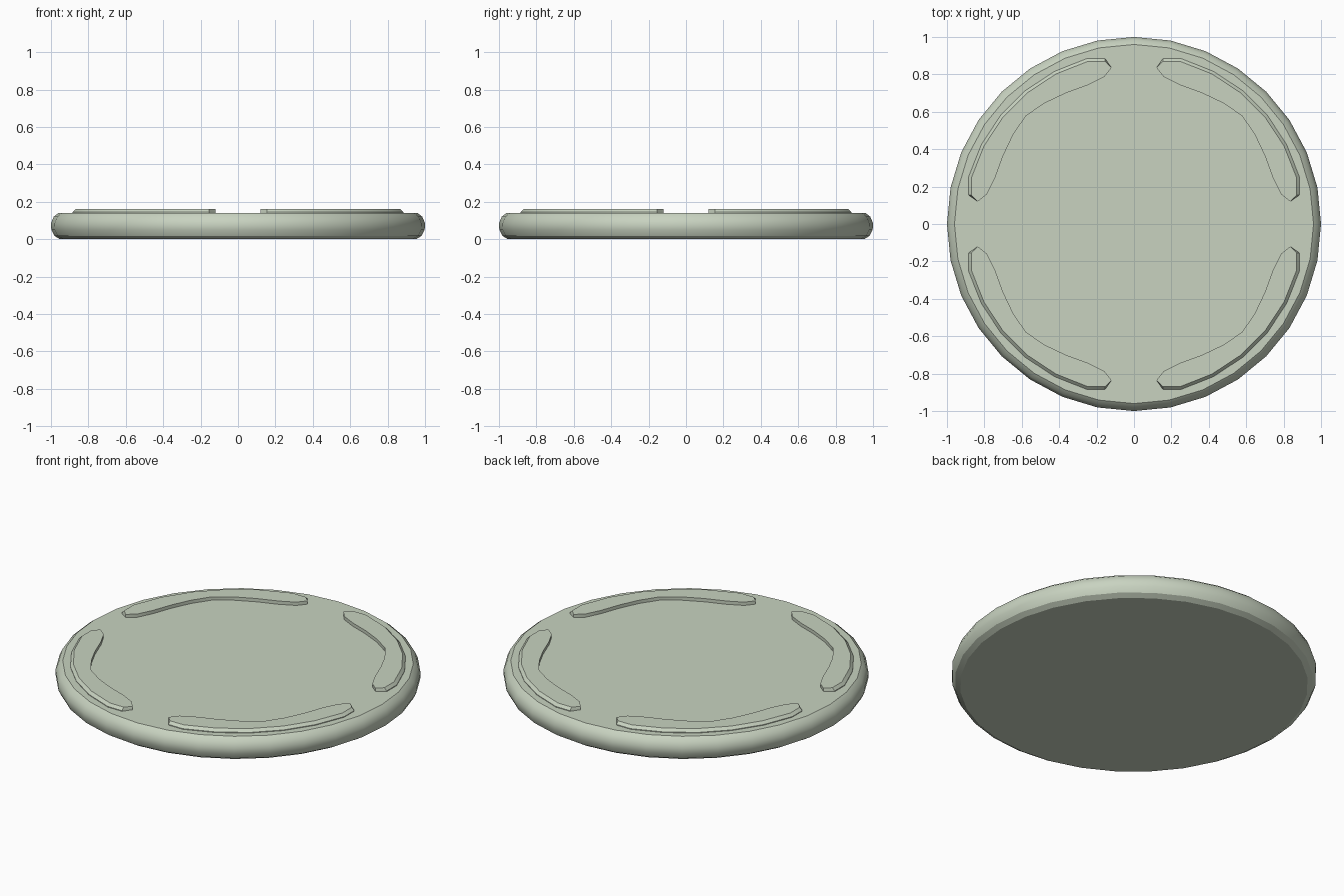
import bpy, bmesh, math

if "Cube" in bpy.data.objects:
    bpy.data.objects.remove(bpy.data.objects["Cube"])

mat = bpy.data.materials.new("pale sage")
mat.diffuse_color = (0.58, 0.65, 0.53, 1)
mat.use_nodes = True
mat.node_tree.nodes["Principled BSDF"].inputs["Base Color"].default_value = mat.diffuse_color


def finish(bm, name, angle):
    bmesh.ops.recalc_face_normals(bm, faces=bm.faces)
    me = bpy.data.meshes.new(name)
    bm.to_mesh(me)
    bm.free()
    me.materials.append(mat)
    ob = bpy.data.objects.new(name, me)
    bpy.context.collection.objects.link(ob)
    bpy.ops.object.select_all(action='DESELECT')
    ob.select_set(True)
    bpy.context.view_layer.objects.active = ob
    bpy.ops.object.shade_smooth_by_angle(angle=math.radians(angle))
    return ob


def bridge(bm, lower, upper):
    n = len(lower)
    for i in range(n):
        j = (i + 1) % n
        bm.faces.new((lower[i], lower[j], upper[j], upper[i]))


# Round disc with a bulging rim
SIDES = 32
profile = [(0.953, 0), (0.982, 0.018), (0.998, 0.05), (1.0, 0.085),
           (0.985, 0.12), (0.96, 0.14)]
bm = bmesh.new()
rings = [[bm.verts.new((r * math.cos(2 * math.pi * i / SIDES),
                        r * math.sin(2 * math.pi * i / SIDES), z))
          for i in range(SIDES)] for r, z in profile]
for a, b in zip(rings, rings[1:]):
    bridge(bm, a, b)
bm.faces.new(rings[0])
bm.faces.new(rings[-1])
finish(bm, "disc", 31)

# Four raised curved pads: half outline, mirrored across the diagonal
inner = [(0.12, 0.835), (0.16, 0.786), (0.246, 0.743), (0.364, 0.70),
         (0.476, 0.647), (0.578, 0.578)]
inner += [(y, x) for x, y in reversed(inner[:-1])]


def outer(r, end):
    arc = [(r * math.cos(math.radians(a)), r * math.sin(math.radians(a)))
           for a in (15.8, 27.5, 39.2, 50.8, 62.5, 74.2)]
    return [(arc[-1][1], end)] + arc + [(end, arc[-1][1])]


def pad(name, turn):
    bm = bmesh.new()
    c, s = math.cos(turn), math.sin(turn)
    loops = []
    for r, end, z in ((0.92, 0.155, 0.135), (0.92, 0.155, 0.144), (0.904, 0.155, 0.16)):
        loops.append([bm.verts.new((x * c - y * s, x * s + y * c, z))
                      for x, y in inner + outer(r, end)])
    for a, b in zip(loops, loops[1:]):
        bridge(bm, a, b)
    bm.faces.new(loops[0])
    bm.faces.new(loops[-1])
    finish(bm, name, 25)


for k, name in enumerate(("pad_back_right", "pad_back_left",
                          "pad_front_left", "pad_front_right")):
    pad(name, k * math.pi / 2)
